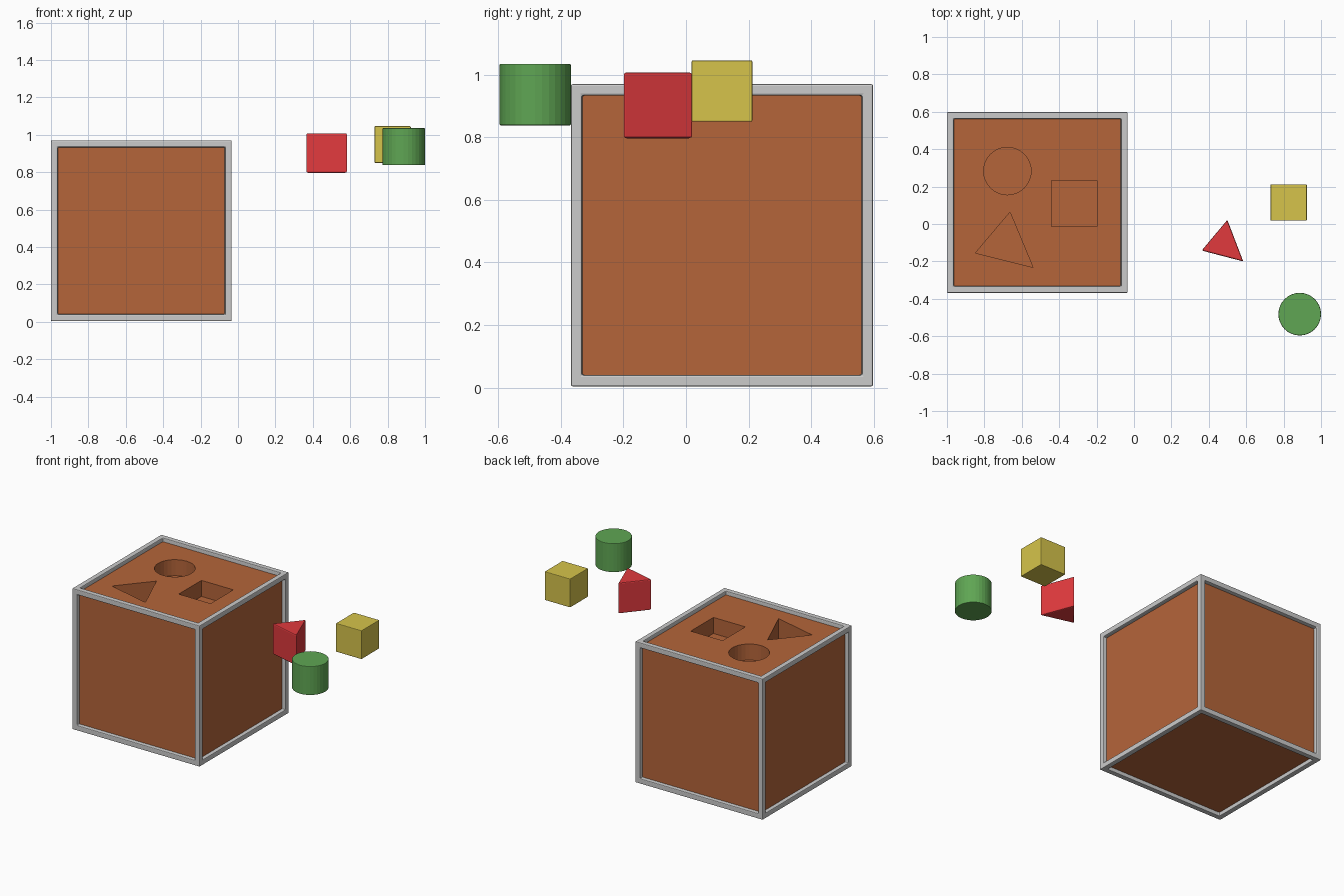
import bpy, bmesh
from math import cos, sin, tau

if "Cube" in bpy.data.objects:
    bpy.data.objects.remove(bpy.data.objects["Cube"])

def material(name, rgb):
    m = bpy.data.materials.new(name)
    m.diffuse_color = (*rgb, 1)
    m.use_nodes = True
    m.node_tree.nodes["Principled BSDF"].inputs["Base Color"].default_value = m.diffuse_color
    return m

WOOD = material("wood", (0.46, 0.13, 0.042))
RED = material("red", (0.75, 0.042, 0.048))
YELLOW = material("yellow", (0.67, 0.55, 0.07))
GREEN = material("green", (0.115, 0.38, 0.087))

def finish(name, bm, mat=None, bevel=0):
    bmesh.ops.recalc_face_normals(bm, faces=bm.faces)
    me = bpy.data.meshes.new(name)
    bm.to_mesh(me)
    bm.free()
    ob = bpy.data.objects.new(name, me)
    bpy.context.collection.objects.link(ob)
    if mat:
        me.materials.append(mat)
    if bevel:
        b = ob.modifiers.new("bevel", 'BEVEL')
        b.width, b.segments, b.limit_method = bevel, 2, 'ANGLE'
    return ob

def prism(name, pts, z0, z1, mat=None, bevel=0):
    bm = bmesh.new()
    face = bm.faces.new([bm.verts.new((x, y, z0)) for x, y in pts])
    ext = bmesh.ops.extrude_face_region(bm, geom=[face])["geom"]
    for v in ext:
        if isinstance(v, bmesh.types.BMVert):
            v.co.z = z1
    # extrusion may drop the base face, so close the bottom if needed
    bmesh.ops.holes_fill(bm, edges=[e for e in bm.edges if e.is_boundary])
    return finish(name, bm, mat, bevel)

def rect(x0, x1, y0, y1):
    return [(x0, y0), (x1, y0), (x1, y1), (x0, y1)]

def circle(cx, cy, r, n=32):
    return [(cx + r * cos(tau * i / n), cy + r * sin(tau * i / n)) for i in range(n)]

# box outer size and centre
S, CX, CY, INSET = 0.966, -0.517, 0.115, 0.025
H = S / 2

# grey edge frame: cube with recessed, opened faces
bm = bmesh.new()
bmesh.ops.create_cube(bm, size=S)
bmesh.ops.translate(bm, verts=bm.verts, vec=(CX, CY, H + 0.004))
panels = list(bm.faces)
bmesh.ops.inset_individual(bm, faces=panels, thickness=0.05, depth=0)
bmesh.ops.inset_individual(bm, faces=panels, thickness=0.004, depth=-0.045)
bmesh.ops.delete(bm, geom=panels, context='FACES_ONLY')
finish("box_frame", bm, bevel=0.005)

# wooden box body
P = H - INSET
body = prism("box_body", rect(CX - P, CX + P, CY - P, CY + P),
             INSET + 0.004, S - INSET + 0.004, WOOD)

# shaped pockets in the top panel
holes = [
    ("round_hole_cutter", circle(-0.677, 0.283, 0.127), 0.835),
    ("square_hole_cutter", rect(-0.44, -0.198, -0.014, 0.232), 0.835),
    ("triangle_hole_cutter", [(-0.848, -0.155), (-0.54, -0.232), (-0.663, 0.063)], 0.80),
]
for name, pts, floor in holes:
    cutter = prism(name, pts, floor, 1.1, WOOD)
    cutter.hide_render = True
    cutter.hide_set(True)
    cut = body.modifiers.new(name, 'BOOLEAN')
    cut.operation, cut.solver, cut.object = 'DIFFERENCE', 'EXACT', cutter

# loose blocks
prism("triangle_block", [(0.362, -0.142), (0.584, -0.2), (0.499, 0.022)],
      0.797, 1.008, RED, 0.007)
prism("square_block", rect(0.73, 0.924, 0.018, 0.212), 0.85, 1.046, YELLOW, 0.004)
prism("round_block", circle(0.886, -0.482, 0.114), 0.838, 1.035, GREEN, 0.004)
